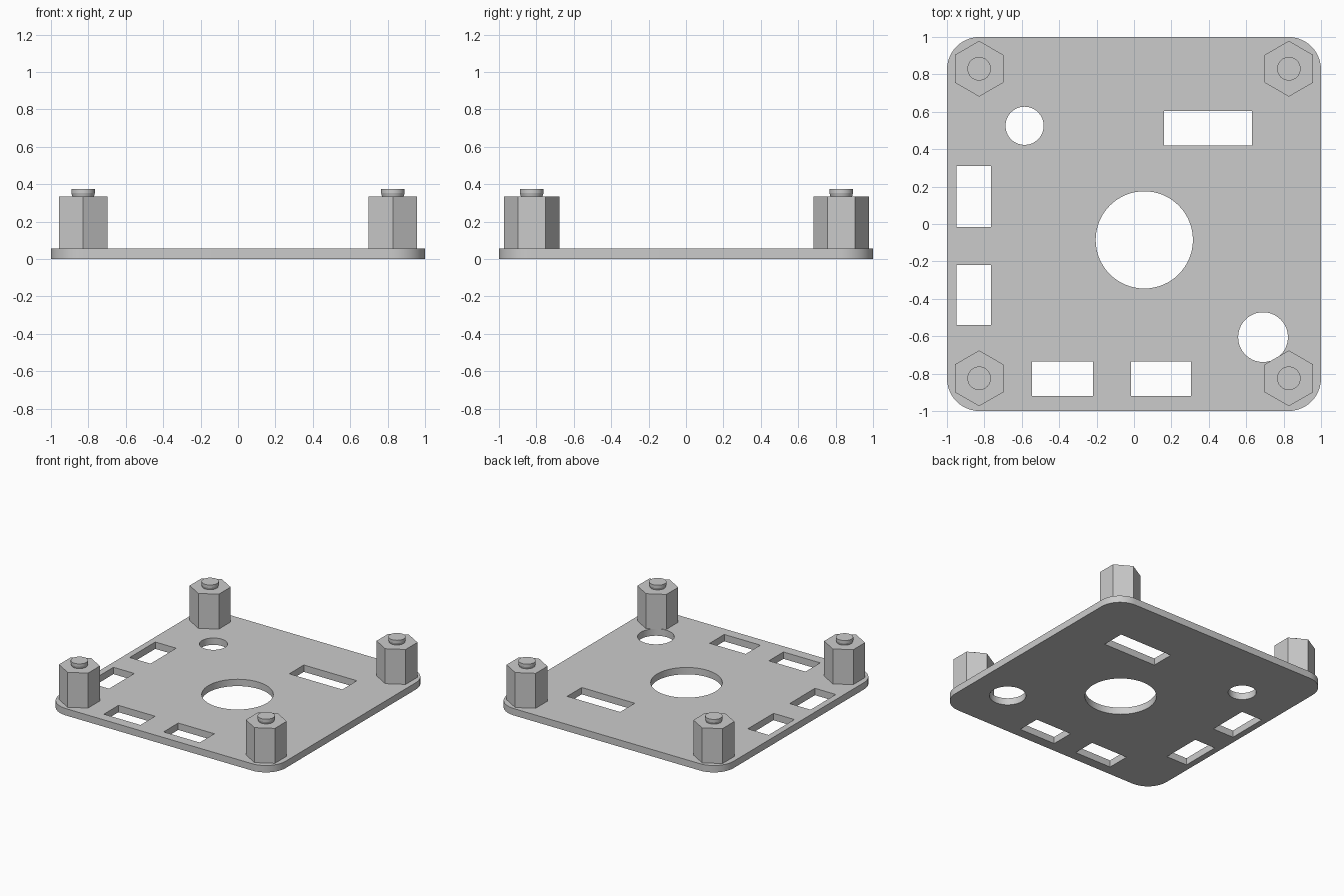
import bpy, bmesh, math
from mathutils import Matrix

cube = bpy.data.objects.get("Cube")
if cube:
    bpy.data.objects.remove(cube, do_unlink=True)

PLATE_T, POST_TOP, STUD_TOP = 0.055, 0.335, 0.375

grey = bpy.data.materials.new("plain grey")
grey.use_nodes = True
GREY = (0.6, 0.6, 0.6, 1)
grey.diffuse_color = GREY
grey.node_tree.nodes["Principled BSDF"].inputs["Base Color"].default_value = GREY


def arc(cx, cy, r, start, end, n):
    return [(cx + r * math.cos(math.radians(start + (end - start) * i / n)),
             cy + r * math.sin(math.radians(start + (end - start) * i / n)))
            for i in range(n + 1)]


def circle(cx, cy, r):
    return arc(cx, cy, r, 0, 360, 64)[:-1]


def rect(x0, x1, y0, y1):
    return [(x0, y0), (x1, y0), (x1, y1), (x0, y1)]


def shade(obj):
    bpy.ops.object.select_all(action="DESELECT")
    obj.select_set(True)
    bpy.context.view_layer.objects.active = obj
    bpy.ops.object.shade_smooth_by_angle(angle=math.radians(30))


# Base plate: rounded square outline with its openings, extruded
R = 0.175
outline = []
for k, (sx, sy) in enumerate([(1, 1), (-1, 1), (-1, -1), (1, -1)]):
    outline += arc(sx * (1 - R), sy * (1 - R), R, 90 * k, 90 * k + 90, 12)
loops = [outline,
         circle(0.055, -0.085, 0.26),
         circle(-0.585, 0.525, 0.102),
         circle(0.69, -0.605, 0.133),
         rect(0.16, 0.63, 0.42, 0.605),
         rect(-0.95, -0.765, -0.015, 0.31),
         rect(-0.95, -0.765, -0.54, -0.22),
         rect(-0.545, -0.22, -0.92, -0.735),
         rect(-0.015, 0.305, -0.92, -0.735)]
curve = bpy.data.curves.new("base_plate", "CURVE")
curve.dimensions = "2D"
curve.fill_mode = "BOTH"
curve.extrude = PLATE_T / 2
for pts in loops:
    spline = curve.splines.new("POLY")
    spline.points.add(len(pts) - 1)
    for p, (x, y) in zip(spline.points, pts):
        p.co = (x, y, 0, 1)
    spline.use_cyclic_u = True
plate = bpy.data.objects.new("base_plate", curve)
bpy.context.collection.objects.link(plate)
bpy.ops.object.select_all(action="DESELECT")
plate.select_set(True)
bpy.context.view_layer.objects.active = plate
bpy.ops.object.convert(target="MESH")
plate = bpy.context.view_layer.objects.active
bm = bmesh.new()
bm.from_mesh(plate.data)
bmesh.ops.remove_doubles(bm, verts=bm.verts, dist=0.0001)
bmesh.ops.translate(bm, verts=bm.verts, vec=(0, 0, PLATE_T / 2))
bmesh.ops.recalc_face_normals(bm, faces=bm.faces)
bm.to_mesh(plate.data)
bm.free()
plate.data.materials.clear()
plate.data.materials.append(grey)
shade(plate)


def prism(name, x, y, z0, z1, r0, r1, sides, turn=0):
    mesh = bpy.data.meshes.new(name)
    bm = bmesh.new()
    bmesh.ops.create_cone(bm, cap_ends=True, segments=sides, radius1=r0, radius2=r1,
                          depth=z1 - z0, matrix=Matrix.Rotation(turn, 4, "Z"))
    bm.to_mesh(mesh)
    bm.free()
    mesh.materials.append(grey)
    obj = bpy.data.objects.new(name, mesh)
    obj.location = (x, y, (z0 + z1) / 2)
    bpy.context.collection.objects.link(obj)
    return obj


# Hexagonal standoffs with a short stud, one in each corner
for sx, side in ((-1, "right"), (1, "left")):
    for y, end in ((-0.825, "front"), (0.83, "back")):
        x = 0.828 * sx
        tag = f"{end}_{side}"
        post = prism("standoff_" + tag, x, y, PLATE_T, POST_TOP, 0.149, 0.149, 6)
        # put a corner of the hexagon towards the front
        if abs(max(v.co.y for v in post.data.vertices) - 0.149) > 0.001:
            post.data.transform(Matrix.Rotation(math.radians(30), 4, "Z"))
        shade(prism("stud_neck_" + tag, x, y, POST_TOP, 0.352, 0.058, 0.063, 32))
        shade(prism("stud_" + tag, x, y, 0.352, STUD_TOP, 0.063, 0.063, 32))
